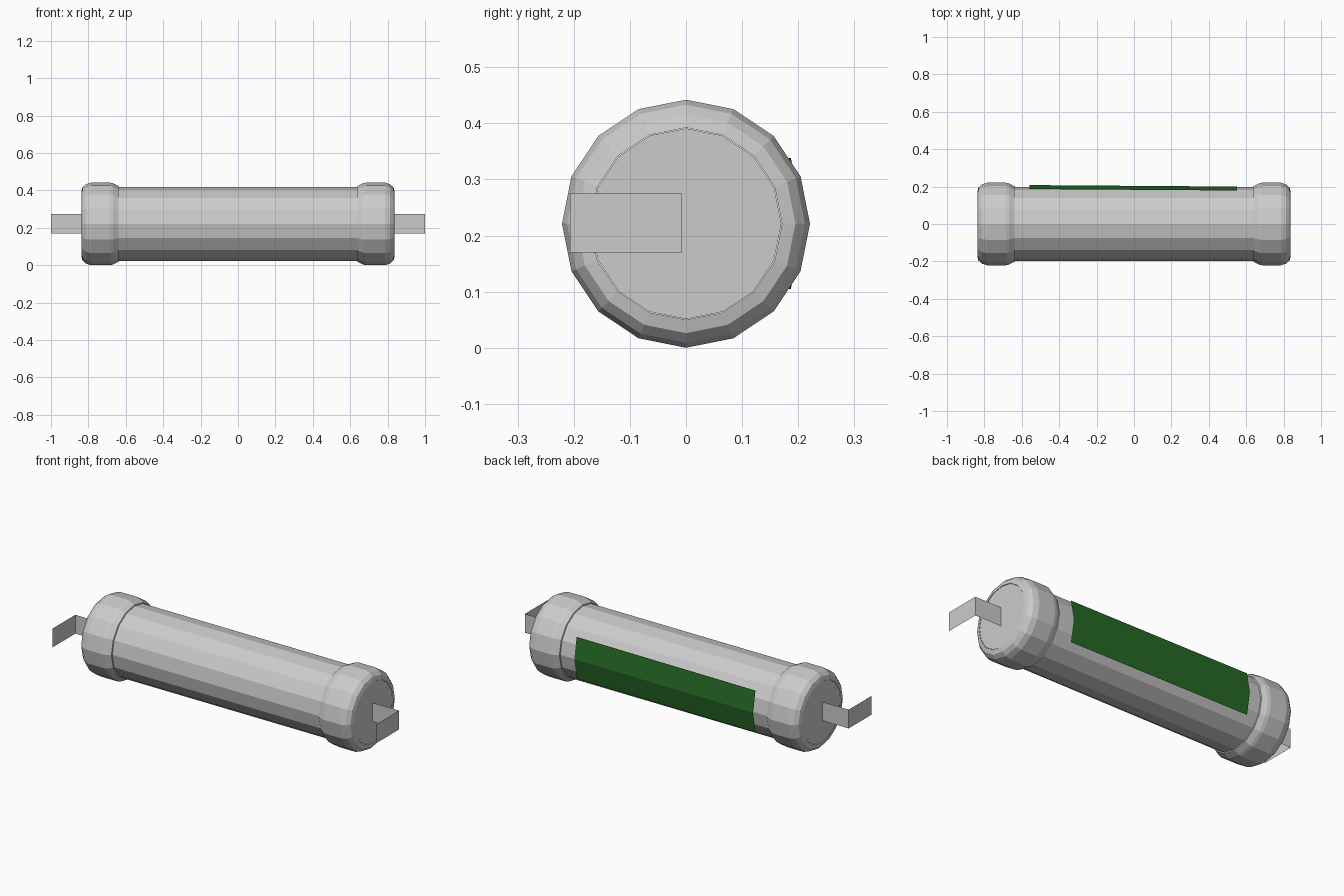
import bpy, bmesh, math

if "Cube" in bpy.data.objects:
    bpy.data.objects.remove(bpy.data.objects["Cube"])

CZ = 0.221    # height of the long axis
SIDES = 16


def make_object(name, bm, color=None):
    mesh = bpy.data.meshes.new(name)
    bm.to_mesh(mesh)
    bm.free()
    obj = bpy.data.objects.new(name, mesh)
    bpy.context.collection.objects.link(obj)
    if color:
        mat = bpy.data.materials.new(name + "_color")
        mat.diffuse_color = color
        mat.use_nodes = True
        mat.node_tree.nodes["Principled BSDF"].inputs["Base Color"].default_value = mat.diffuse_color
        mesh.materials.append(mat)
    return obj


def lathe(name, profile, fill_end=False):
    """Revolve (x, radius) points around the long axis."""
    bm = bmesh.new()
    rings = []
    for x, r in profile:
        ring = []
        for i in range(SIDES):
            a = 2 * math.pi * i / SIDES
            ring.append(bm.verts.new((x, r * math.cos(a), CZ + r * math.sin(a))))
        rings.append(ring)
    for a, b in zip(rings, rings[1:]):
        for i in range(SIDES):
            j = (i + 1) % SIDES
            bm.faces.new((a[i], a[j], b[j], b[i]))
    if fill_end:
        bm.faces.new(rings[-1])
    bmesh.ops.recalc_face_normals(bm, faces=bm.faces)
    return make_object(name, bm)


def sheet(name, rows, color=None):
    """Thin strip through matching pairs of points."""
    bm = bmesh.new()
    verts = [[bm.verts.new(p) for p in row] for row in rows]
    for a, b in zip(verts, verts[1:]):
        bm.faces.new((a[0], a[1], b[1], b[0]))
    return make_object(name, bm, color)


# Tube body
lathe("body", [(-0.68, 0.197), (0.68, 0.197)])

cap_profile = [(0.638, 0.197), (0.640, 0.203), (0.668, 0.217), (0.685, 0.221),
               (0.785, 0.221), (0.813, 0.212), (0.832, 0.195), (0.838, 0.171)]
for side, s in (("right", 1), ("left", -1)):
    # Rounded cap and its end disc
    lathe(side + "_cap", [(s * x, r) for x, r in cap_profile])
    lathe(side + "_end_disc", [(s * 0.82, 0.170), (s * 0.837, 0.170)], True)
    # Bent contact tab
    path = [(s * 0.835, -0.007), (s, -0.007), (s, -0.207)]
    sheet(side + "_tab", [((x, y, 0.170), (x, y, 0.275)) for x, y in path])

# Green label folded over the back of the body, slightly skewed
section = [(0.183, 0.105), (0.204, 0.222), (0.183, 0.338)]
sheet("label", [((-0.56, y + 0.004, z), (0.55, y - 0.004, z)) for y, z in section],
      (0.02, 0.14, 0.02, 1))
